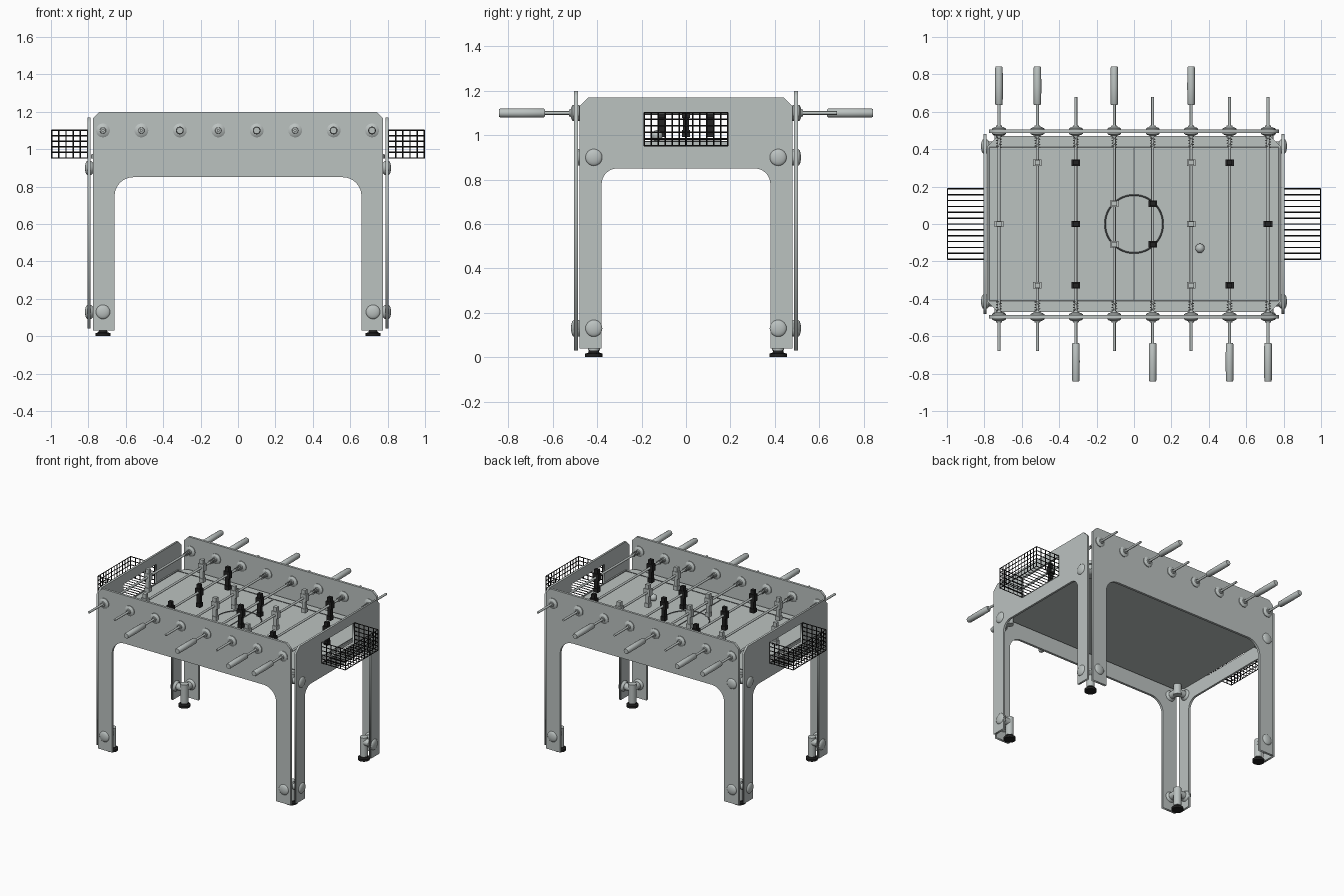
import bpy, bmesh, math
from mathutils import Vector

if "Cube" in bpy.data.objects:
    bpy.data.objects.remove(bpy.data.objects["Cube"], do_unlink=True)


def material(name, color):
    m = bpy.data.materials.new(name)
    m.use_nodes = True
    m.diffuse_color = (*color, 1)
    m.node_tree.nodes["Principled BSDF"].inputs["Base Color"].default_value = (*color, 1)
    return m


GREY = material("light grey", (0.50, 0.54, 0.53))
BLACK = material("black", (0.015, 0.015, 0.015))
LINE = material("field line grey", (0.12, 0.13, 0.13))


def add(name, mesh, mat, smooth=False):
    ob = bpy.data.objects.new(name, mesh)
    bpy.context.collection.objects.link(ob)
    mesh.materials.clear()
    mesh.materials.append(mat)
    if smooth:
        bpy.ops.object.select_all(action='DESELECT')
        ob.select_set(True)
        bpy.context.view_layer.objects.active = ob
        bpy.ops.object.shade_smooth_by_angle(angle=math.radians(40))
    return ob


def boxes(name, parts, mat):
    """One object from several (size, centre) boxes."""
    bm = bmesh.new()
    for size, loc in parts:
        vs = bmesh.ops.create_cube(bm, size=1)["verts"]
        bmesh.ops.scale(bm, vec=size, verts=vs)
        bmesh.ops.translate(bm, vec=loc, verts=vs)
    me = bpy.data.meshes.new(name)
    bm.to_mesh(me)
    bm.free()
    return add(name, me, mat)


def lathe(name, profile, origin, axis, mat, segs=24):
    """Revolve (radius, distance) points about an axis."""
    bm = bmesh.new()
    rings = []
    for r, h in profile:
        rings.append([bm.verts.new((r * math.cos(a), r * math.sin(a), h))
                      for a in (math.tau * i / segs for i in range(segs))])
    for a, b in zip(rings, rings[1:]):
        for i in range(segs):
            j = (i + 1) % segs
            bm.faces.new((a[i], a[j], b[j], b[i]))
    bmesh.ops.remove_doubles(bm, verts=bm.verts, dist=1e-5)
    bmesh.ops.recalc_face_normals(bm, faces=bm.faces)
    me = bpy.data.meshes.new(name)
    bm.to_mesh(me)
    bm.free()
    ob = add(name, me, mat, True)
    ob.rotation_euler = Vector(axis).to_track_quat('Z', 'Y').to_euler()
    ob.location = origin
    return ob


def pipe(name, start, end, r, mat, segs=16):
    start, end = Vector(start), Vector(end)
    d = end - start
    return lathe(name, [(0, 0), (r, 0), (r, d.length), (0, d.length)], start, d, mat, segs)


def curve_mesh(name, paths, mat, closed=False, **settings):
    """Mesh from poly splines, either bevelled wires or a filled plate."""
    cu = bpy.data.curves.new(name, 'CURVE')
    for key, value in settings.items():
        setattr(cu, key, value)
    for path in paths:
        sp = cu.splines.new('POLY')
        sp.points.add(len(path) - 1)
        for p, co in zip(sp.points, path):
            p.co = (*co, 1)
        sp.use_cyclic_u = closed
    tmp = bpy.data.objects.new(name + "_tmp", cu)
    bpy.context.collection.objects.link(tmp)
    dg = bpy.context.evaluated_depsgraph_get()
    me = bpy.data.meshes.new_from_object(tmp.evaluated_get(dg))
    bpy.data.objects.remove(tmp, do_unlink=True)
    bpy.data.curves.remove(cu)
    return add(name, me, mat)


def wires(name, paths, r, mat, closed=False):
    return curve_mesh(name, paths, mat, closed, dimensions='3D', bevel_depth=r,
                      bevel_resolution=0, use_fill_caps=True)


def plate(name, outlines, thick):
    return curve_mesh(name, [[(u, v, 0) for u, v in o] for o in outlines], GREY, True,
                      dimensions='2D', fill_mode='BOTH', extrude=thick / 2)


def arch(half, inner, bottom, top, under, radius, chamfer):
    """Panel outline with two legs and a rounded opening."""
    right = [(half - chamfer, top), (half, top - chamfer), (half, bottom), (inner, bottom)]
    for i in range(9):
        a = math.pi / 2 * i / 8
        right.append((inner - radius + radius * math.cos(a), under - radius + radius * math.sin(a)))
    return right + [(-u, v) for u, v in reversed(right)]


SIGNS = (-1, 1)
ROD_Z = 1.10

# Long and end panels
long_outline = arch(0.775, 0.66, 0.03, 1.20, 0.85, 0.10, 0.035)
end_outline = arch(0.48, 0.38, 0.04, 1.17, 0.85, 0.07, 0.04)
goal = [(-0.19, 0.95), (0.19, 0.95), (0.19, 1.10), (-0.19, 1.10)]
for s, name in zip(SIGNS, ("front_panel", "back_panel")):
    ob = plate(name, [long_outline], 0.017)
    ob.rotation_euler = (math.pi / 2, 0, 0)
    ob.location.y = s * 0.496
for s, name in zip(SIGNS, ("right_end_panel", "left_end_panel")):
    ob = plate(name, [end_outline, goal], 0.015)
    ob.rotation_euler = (math.pi / 2, 0, math.pi / 2)
    ob.location.x = s * 0.797

# Playing field with chamfered corners and thin markings
q = [(0.73, 0.47), (0.785, 0.415)]
field = q + [(u, -v) for u, v in reversed(q)] + [(-u, -v) for u, v in q] + [(-u, v) for u, v in reversed(q)]
plate("playing_field", [field], 0.022).location.z = 0.961
FZ = 0.973
marks = [((0.008, 0.82, 0.003), (0, 0, FZ))]
for s in SIGNS:
    marks.append(((1.55, 0.008, 0.003), (0, s * 0.411, FZ)))
    marks.append(((0.008, 0.82, 0.003), (s * 0.773, 0, FZ)))
boxes("field_lines", marks, LINE)
ring = [(0.155 * math.cos(math.tau * i / 48), 0.155 * math.sin(math.tau * i / 48), FZ) for i in range(48)]
wires("centre_circle", [ring], 0.004, LINE, True)

# Ball
bpy.ops.mesh.primitive_uv_sphere_add(segments=24, ring_count=12, radius=0.025, location=(0.353, -0.13, 0.998))
ball = bpy.context.object
ball.name = "ball"
ball.data.materials.append(GREY)
bpy.ops.object.shade_smooth_by_angle()

# Rods: player places, player colour and handle side
wide, three, near = (-0.328, 0.328), (-0.328, 0, 0.328), (-0.109, 0.109)
teams = [((0,), 1), (wide, 1), (three, -1), (near, 1), (near, -1), (three, 1), (wide, -1), ((0,), -1)]
bearing = [(0, 0), (0.037, 0), (0.037, 0.006), (0.028, 0.012), (0.017, 0.015), (0.015, 0.022), (0, 0.022)]
grip = [(0, 0), (0.016, 0), (0.02, 0.006), (0.021, 0.10), (0.02, 0.20), (0.017, 0.207), (0, 0.207)]
for i, (places, side) in enumerate(teams):
    x = -0.722 + i * 0.2055
    pipe(f"rod_{i}", (x, -side * 0.68, ROD_Z), (x, side * 0.66, ROD_Z), 0.008, GREY, 12)
    lathe(f"handle_{i}", grip, (x, side * 0.635, ROD_Z), (0, side, 0), GREY, 16)
    springs = []
    for s in SIGNS:
        lathe(f"outer_bearing_{i}", bearing, (x, s * 0.504, ROD_Z), (0, s, 0), GREY)
        lathe(f"inner_bearing_{i}", bearing, (x, s * 0.488, ROD_Z), (0, -s, 0), GREY)
        springs.append([(x + 0.014 * math.cos(k * math.pi / 4), s * (0.41 + 0.0018 * k),
                         ROD_Z + 0.014 * math.sin(k * math.pi / 4)) for k in range(33)])
    wires(f"springs_{i}", springs, 0.002, GREY)
    for y in places:
        parts = [((0.028, 0.026, 0.03), (x, y, 1.143)),    # head
                 ((0.046, 0.034, 0.05), (x, y, 1.103)),    # torso
                 ((0.026, 0.026, 0.06), (x, y, 1.050)),    # legs
                 ((0.034, 0.034, 0.03), (x, y, 1.008))]    # foot
        boxes(f"player_{i}", parts, GREY if side > 0 else BLACK)

# Corner fittings, bolt domes and feet
dome = [(0.038 * math.cos(a), 0.014 * math.sin(a)) for a in (math.pi / 2 * k / 6 for k in range(7))]
dome = [(0, 0)] + dome[:-1] + [(0, 0.014)]
flange = [(0, 0), (0.038, 0), (0.037, 0.006), (0.026, 0.016), (0, 0.016)]
for sx in SIGNS:
    for sy in SIGNS:
        cx, cy = sx * 0.722, sy * 0.415
        for z, z0, z1 in ((0.13, 0.03, 0.165), (0.90, 0.875, 0.951)):
            pipe("corner_post", (cx, cy, z0), (cx, cy, z1), 0.027, GREY)
            pipe("end_arm", (cx, cy, z), (sx * 0.788, cy, z), 0.025, GREY)
            pipe("long_arm", (cx, cy, z), (cx, sy * 0.487, z), 0.025, GREY)
            lathe("end_flange", flange, (sx * 0.79, cy, z), (-sx, 0, 0), GREY)
            lathe("long_flange", flange, (cx, sy * 0.488, z), (0, -sy, 0), GREY)
            lathe("end_dome", dome, (sx * 0.804, cy, z), (sx, 0, 0), GREY)
            if z < 0.5 or (sx < 0 < sy):
                lathe("long_dome", dome, (cx, sy * 0.504, z), (0, sy, 0), GREY)
        lathe("foot", [(0, 0), (0.04, 0), (0.04, 0.016), (0.026, 0.02), (0.02, 0.035), (0, 0.035)],
              (cx, cy, 0), (0, 0, 1), BLACK)

# Wire goal baskets
X0, X1, Y, Z0, Z1 = 0.805, 0.996, 0.188, 0.953, 1.102
for s, name in zip(SIGNS, ("right_basket", "left_basket")):
    paths = []
    for k in range(13):
        y = -Y + 2 * Y * k / 12
        paths.append([(s * X0, y, Z0), (s * X1, y, Z0), (s * X1, y, Z1)])
    for k in range(6):
        z = Z0 + (Z1 - Z0) * k / 5
        paths.append([(s * X0, -Y, z), (s * X1, -Y, z), (s * X1, Y, z), (s * X0, Y, z)])
        x = s * (X0 + (X1 - X0) * k / 5)
        paths += [[(x, y, Z0), (x, y, Z1)] for y in (-Y, Y)]
    wires(name, paths, 0.0035, BLACK)
